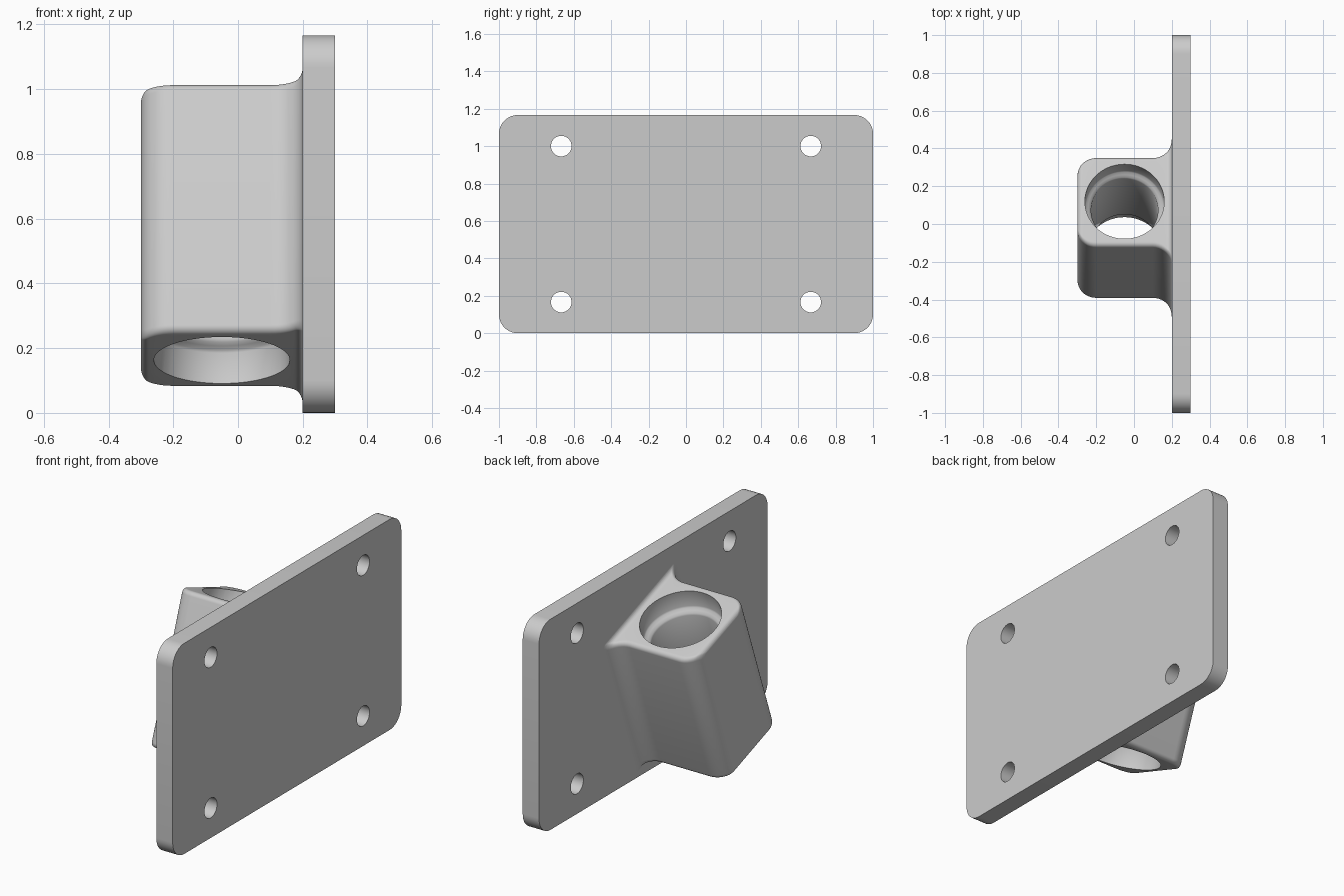
import bpy, bmesh, math
from mathutils import Matrix, Vector

if "Cube" in bpy.data.objects:
    bpy.data.objects.remove(bpy.data.objects["Cube"], do_unlink=True)

metal = bpy.data.materials.new("light_grey")
metal.use_nodes = True
GREY = (0.6, 0.6, 0.6, 1)
metal.diffuse_color = GREY
metal.node_tree.nodes["Principled BSDF"].inputs["Base Color"].default_value = GREY


def rounded_rect(x, a, b, r, n=8):
    """Ring of points in the YZ plane at x, with half sizes a and b and corner radius r."""
    ring = []
    for k, (sy, sz) in enumerate([(1, 1), (-1, 1), (-1, -1), (1, -1)]):
        for i in range(n + 1):
            t = math.pi / 2 * (k + i / n)
            ring.append((x, sy * (a - r) + r * math.cos(t), sz * (b - r) + r * math.sin(t)))
    return ring


def loft(name, rings, matrix):
    """Solid skinned through matching rings, capped at both ends."""
    bm = bmesh.new()
    loops = [[bm.verts.new(matrix @ Vector(p)) for p in ring] for ring in rings]
    for lo, hi in zip(loops, loops[1:]):
        for i in range(len(lo)):
            j = (i + 1) % len(lo)
            bm.faces.new((lo[i], lo[j], hi[j], hi[i]))
    bm.faces.new(loops[0])
    bm.faces.new(loops[-1])
    bmesh.ops.recalc_face_normals(bm, faces=bm.faces)
    mesh = bpy.data.meshes.new(name)
    bm.to_mesh(mesh)
    bm.free()
    mesh.materials.append(metal)
    obj = bpy.data.objects.new(name, mesh)
    bpy.context.collection.objects.link(obj)
    return obj


def cut(target, cutter):
    """Subtract the cutter from the target and discard it."""
    cutter.hide_render = True
    mod = target.modifiers.new("cut", "BOOLEAN")
    mod.operation, mod.solver, mod.object = "DIFFERENCE", "EXACT", cutter
    bpy.context.view_layer.objects.active = target
    bpy.ops.object.modifier_apply(modifier=mod.name)
    bpy.data.objects.remove(cutter, do_unlink=True)


def circle(r, axis_pos, n, along_x):
    ts = [2 * math.pi * i / n for i in range(n)]
    if along_x:
        return [(axis_pos, r * math.cos(t), r * math.sin(t)) for t in ts]
    return [(r * math.cos(t), r * math.sin(t), axis_pos) for t in ts]


def smooth(obj):
    bpy.ops.object.select_all(action="DESELECT")
    obj.select_set(True)
    bpy.context.view_layer.objects.active = obj
    bpy.ops.object.shade_smooth_by_angle(angle=math.radians(32))


# Mounting plate with four screw holes
MID = 0.583
plate = loft("mounting_plate",
             [rounded_rect(x, 1, MID, 0.1, 10) for x in (0.2, 0.3)],
             Matrix.Translation((0, 0, MID)))
for y in (-0.667, 0.667):
    for dz in (-0.417, 0.417):
        hole = loft("screw_hole", [circle(0.055, x, 40, True) for x in (0.1, 0.4)],
                    Matrix.Translation((0, y, MID + dz)))
        cut(plate, hole)

# Tilted socket block, rounded outside and flared where it meets the plate
HALF_W, HALF_H = 0.252, 0.41
BIG, SMALL = 0.1, 0.025
LEFT, RIGHT = -0.3, 0.2


def arc(distance, r):
    """How far a quarter round of radius r departs from flat at this distance from its end."""
    return r - math.sqrt(max(0, r * r - max(0, r - distance) ** 2))


steps = [math.pi / 2 * i / 10 for i in range(11)]
offsets = {round(r * (1 - math.cos(t)), 5) for r in (BIG, SMALL) for t in steps}
rings = []
for x in sorted({round(LEFT + o, 5) for o in offsets} | {round(RIGHT - o, 5) for o in offsets}):
    near, far = x - LEFT, RIGHT - x
    half_w = HALF_W - arc(near, BIG) + arc(far, BIG)
    half_h = HALF_H - arc(near, SMALL) + arc(far, SMALL)
    rings.append(rounded_rect(x, half_w, half_h, SMALL))
rings.append([(RIGHT + 0.04, y, z) for _, y, z in rings[-1]])
tilt = Matrix.Translation((0, -0.021, 0.548)) @ Matrix.Rotation(math.radians(-20), 4, "X")
block = loft("socket_block", rings, tilt)

# Through bore, narrowed along the middle
upper = [(0.6, 0.21), (0.31, 0.21), (0.302, 0.205), (0.293, 0.193), (0.284, 0.182), (0.275, 0.177)]
bore_profile = [(-z, r) for z, r in upper] + upper[::-1]
bore = loft("bore", [circle(r, z, 72, False) for z, r in bore_profile],
            tilt @ Matrix.Translation((-0.05, 0, 0)))
cut(block, bore)

for obj in (plate, block):
    smooth(obj)
